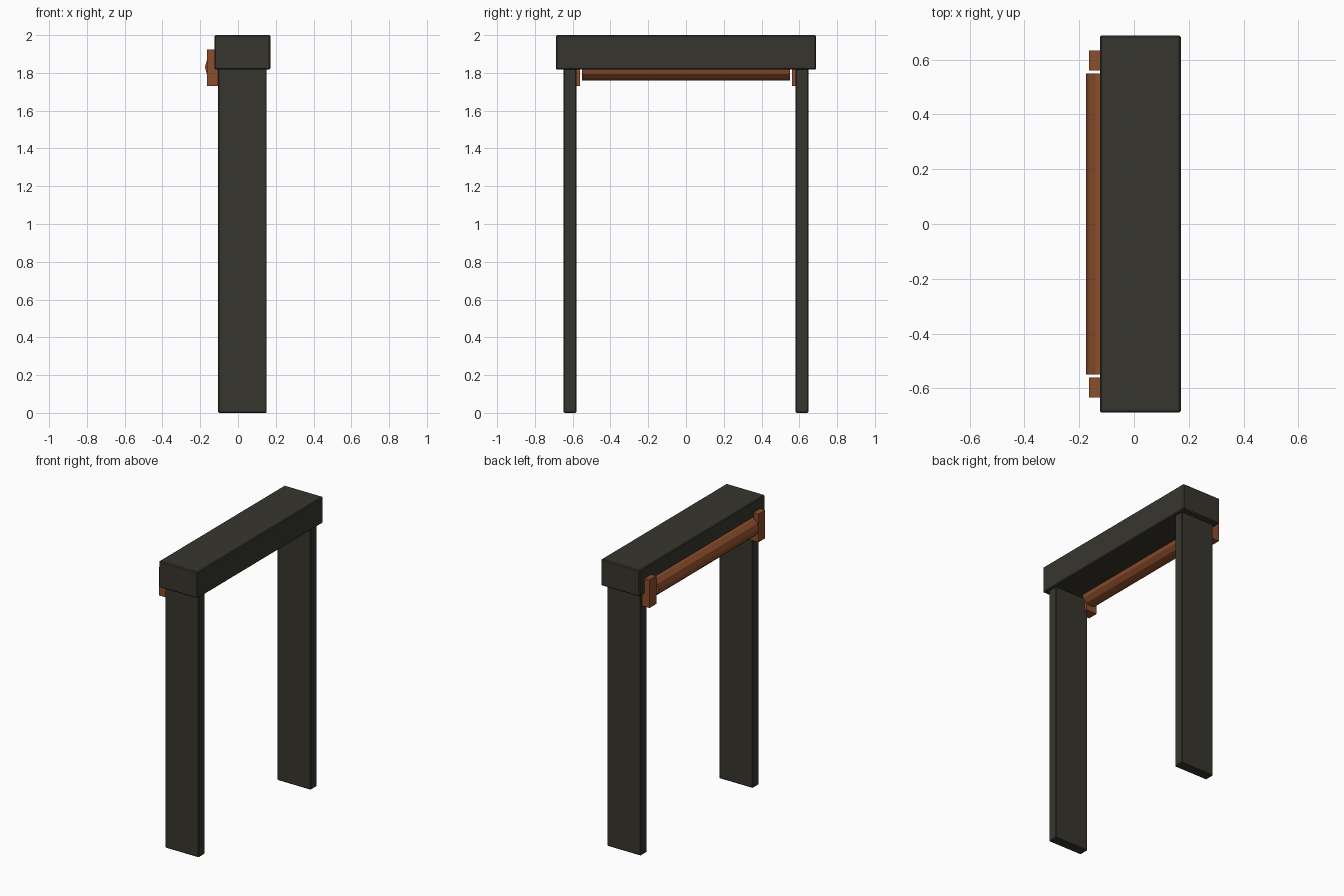
import bpy
import math

cube = bpy.data.objects.get("Cube")
if cube:
    bpy.data.objects.remove(cube, do_unlink=True)


def make_material(name, rgb):
    mat = bpy.data.materials.new(name)
    mat.use_nodes = True
    color = (*rgb, 1)
    mat.diffuse_color = color
    mat.node_tree.nodes["Principled BSDF"].inputs["Base Color"].default_value = color
    return mat


dark = make_material("dark charcoal", (0.038, 0.036, 0.027))
brown = make_material("rust brown", (0.26, 0.075, 0.024))


def box(name, low, high, mat, bevel=0):
    """Box between two corners, with an optional thin chamfer."""
    center = [(a + b) / 2 for a, b in zip(low, high)]
    bpy.ops.mesh.primitive_cube_add(size=1, location=center)
    obj = bpy.context.object
    obj.name = name
    obj.scale = [b - a for a, b in zip(low, high)]
    bpy.ops.object.transform_apply(location=False, rotation=False, scale=True)
    obj.data.materials.append(mat)
    if bevel:
        mod = obj.modifiers.new("chamfer", 'BEVEL')
        mod.width = bevel
        mod.segments = 1
    return obj


# Top beam
box("lintel", (-0.125, -0.688, 1.817), (0.171, 0.688, 2.0), dark, 0.006)

# Posts and roller brackets at both ends
for side, s in (("front", -1), ("back", 1)):
    y0, y1 = sorted((0.58 * s, 0.648 * s))
    box(side + "_post", (-0.106, y0, 0), (0.152, y1, 1.83), dark, 0.005)
    y0, y1 = sorted((0.56 * s, 0.634 * s))
    box(side + "_bracket", (-0.164, y0, 1.73), (-0.08, y1, 1.925), brown)

# Faceted roller along the beam
bpy.ops.mesh.primitive_cylinder_add(
    vertices=12, radius=0.07, depth=1.1,
    location=(-0.105, 0, 1.83), rotation=(math.pi / 2, 0, 0))
roller = bpy.context.object
roller.name = "roller"
roller.data.materials.append(brown)
